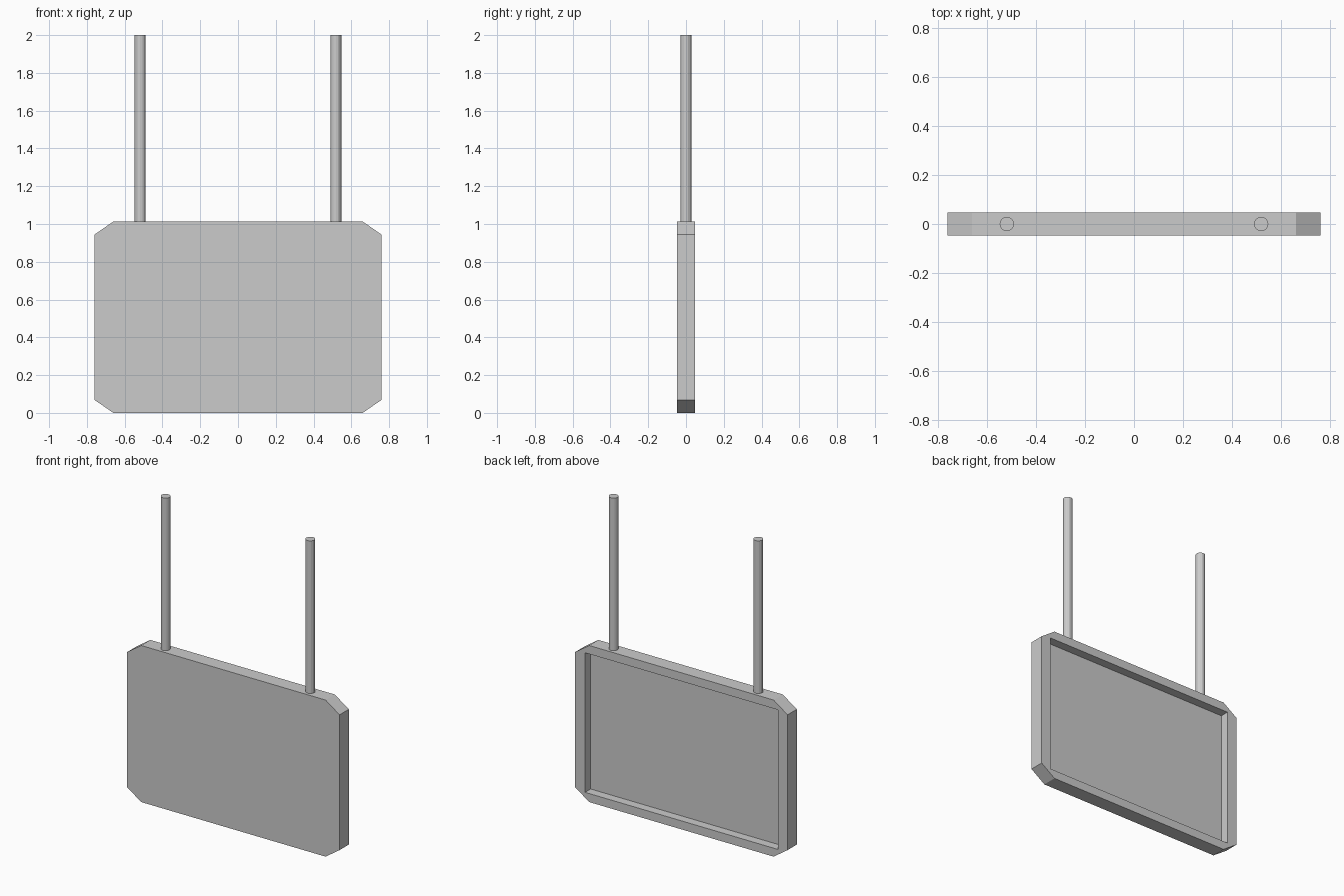
import bpy, bmesh

if "Cube" in bpy.data.objects:
    bpy.data.objects.remove(bpy.data.objects["Cube"])

X, CX = 0.76, 0.66          # half width, chamfer start
Z0, Z1, CZ = 0.0, 1.013, 0.069
Y = 0.047                   # half thickness
RX, RZ0, RZ1 = 0.69, 0.055, 0.958   # recess opening
DEPTH = 0.057


def prism(name, profile, y0, y1):
    """Extrude an x-z profile from y0 to y1."""
    bm = bmesh.new()
    face = bm.faces.new([bm.verts.new((x, y0, z)) for x, z in profile])
    ext = bmesh.ops.extrude_face_region(bm, geom=[face])
    verts = [v for v in ext["geom"] if isinstance(v, bmesh.types.BMVert)]
    bmesh.ops.translate(bm, verts=verts, vec=(0, y1 - y0, 0))
    bmesh.ops.recalc_face_normals(bm, faces=bm.faces)
    mesh = bpy.data.meshes.new(name)
    bm.to_mesh(mesh)
    bm.free()
    obj = bpy.data.objects.new(name, mesh)
    bpy.context.collection.objects.link(obj)
    return obj


# Sign panel with clipped corners
panel = prism("sign_panel", [
    (-CX, Z0), (CX, Z0), (X, Z0 + CZ), (X, Z1 - CZ),
    (CX, Z1), (-CX, Z1), (-X, Z1 - CZ), (-X, Z0 + CZ)], -Y, Y)

# Rectangular recess in the back
cutter = prism("recess_cutter", [
    (-RX, RZ0), (RX, RZ0), (RX, RZ1), (-RX, RZ1)], Y - DEPTH, Y + 0.1)
mod = panel.modifiers.new("recess", 'BOOLEAN')
mod.operation = 'DIFFERENCE'
mod.solver = 'EXACT'
mod.object = cutter
bpy.context.view_layer.objects.active = panel
bpy.ops.object.modifier_apply(modifier=mod.name)
bpy.data.objects.remove(cutter)

# Hanging rods
for side, label in ((-1, "left"), (1, "right")):
    bpy.ops.mesh.primitive_cylinder_add(
        vertices=16, radius=0.029, depth=2.0 - Z1,
        location=(side * 0.518, 0, (2.0 + Z1) / 2))
    bpy.context.object.name = f"hanging_rod_{label}"
